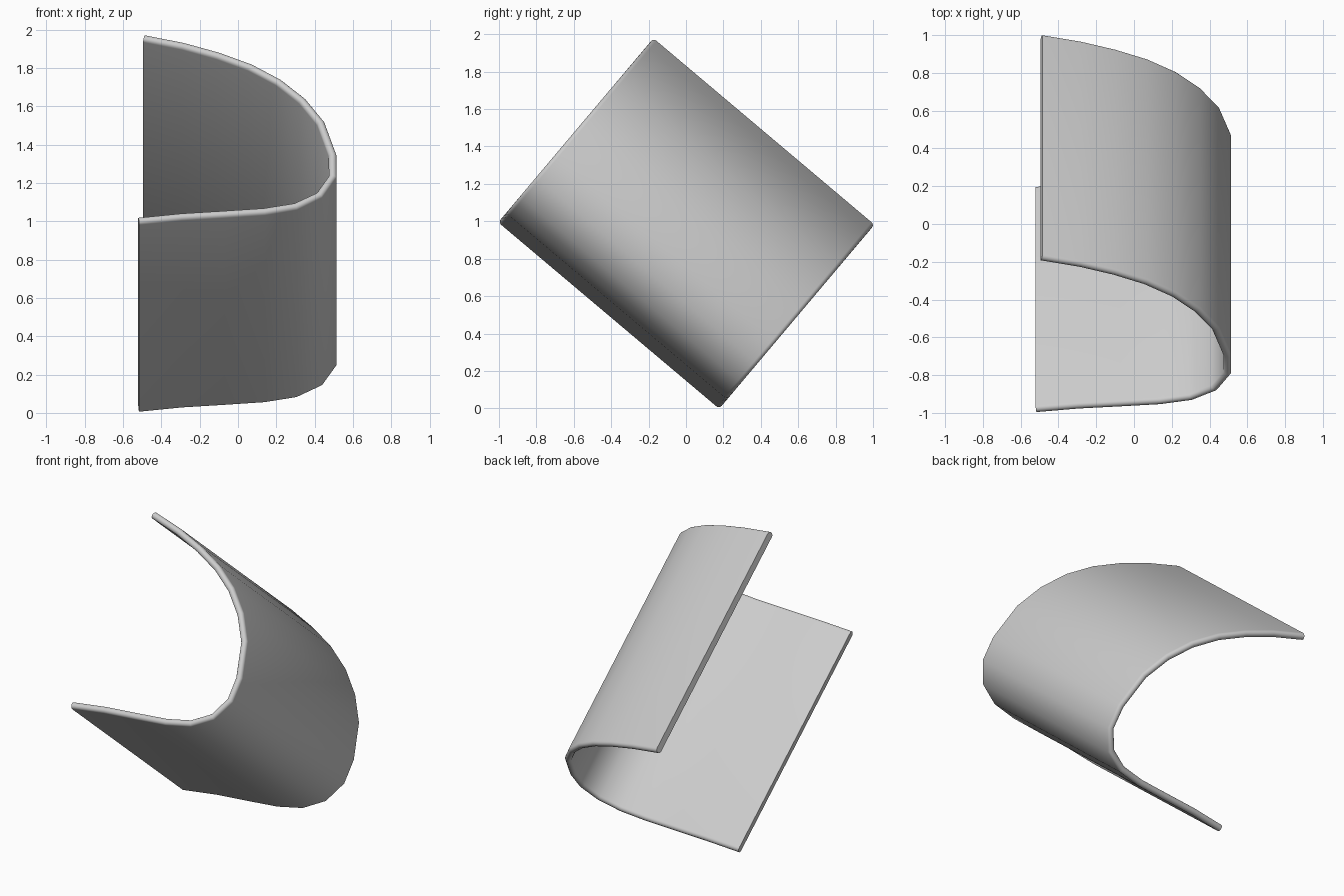
import bpy, bmesh, math
from mathutils import Vector

if "Cube" in bpy.data.objects:
    bpy.data.objects.remove(bpy.data.objects["Cube"])

# Centreline of the bent sheet: (x, distance along the tilted profile plane)
PROFILE = [(-.49, .626), (-.285, .573), (-.105, .508), (.062, .429), (.21, .327),
           (.335, .199), (.432, .045), (.494, -.175), (.494, -.32), (.425, -.445),
           (.30, -.521), (.137, -.555), (-.07, -.573), (-.295, -.591), (-.518, -.62)]
R = 0.021            # half thickness
HALF = 0.752         # half length between the rounded rims
CENTRE = Vector((0, 0, .986))
U = Vector((0, .7645, -.6447))   # direction of extrusion
V = Vector((0, .6447, .7645))    # up direction of the profile
X = Vector((1, 0, 0))
ROUND = 8            # segments per rounded rim

pts = [Vector(p) for p in PROFILE]
bm = bmesh.new()
rings = []
for i, p in enumerate(pts):
    d0 = (p - pts[max(i - 1, 0)]).normalized()
    d1 = (pts[min(i + 1, len(pts) - 1)] - p).normalized()
    d = (d0 + d1).normalized()
    n = X * -d.y + V * d.x
    base = CENTRE + X * p.x + V * p.y
    ring = []
    # Stadium section: a half circle on each rim
    for side, start in ((1, -math.pi / 2), (-1, math.pi / 2)):
        for k in range(ROUND + 1):
            a = start + math.pi * k / ROUND
            ring.append(bm.verts.new(base + U * (side * HALF + R * math.cos(a)) + n * (R * math.sin(a))))
    rings.append(ring)

# Skin between sections, then cap both ends
m = len(rings[0])
for a, b in zip(rings, rings[1:]):
    for k in range(m):
        bm.faces.new((a[k], a[(k + 1) % m], b[(k + 1) % m], b[k]))
bm.faces.new(rings[0])
bm.faces.new(rings[-1])
bmesh.ops.recalc_face_normals(bm, faces=bm.faces[:])

mesh = bpy.data.meshes.new("curved_sheet")
bm.to_mesh(mesh)
bm.free()
sheet = bpy.data.objects.new("curved_sheet", mesh)
bpy.context.collection.objects.link(sheet)
bpy.context.view_layer.objects.active = sheet
sheet.select_set(True)
bpy.ops.object.shade_smooth_by_angle(angle=math.radians(45))
